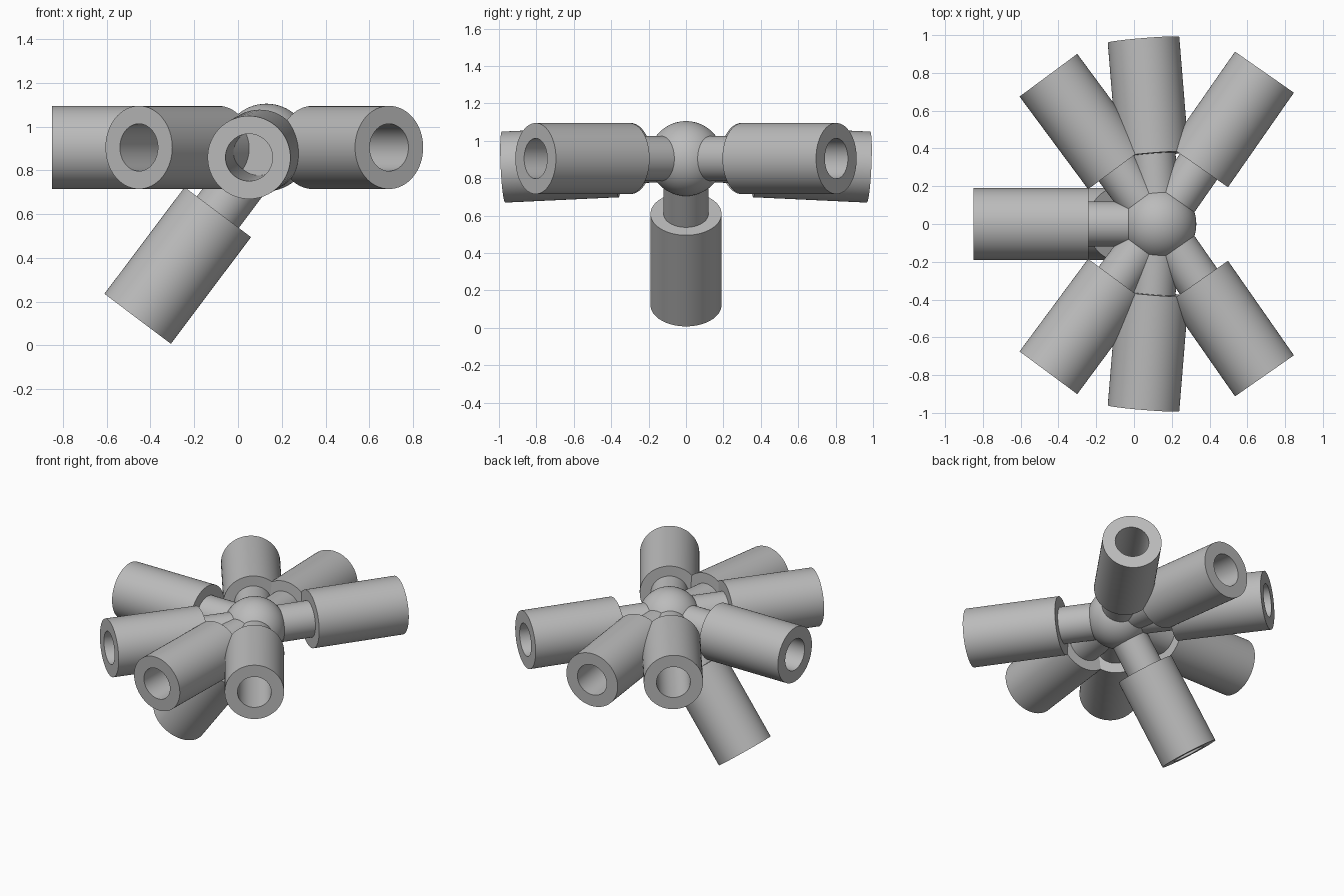
import bpy
import bmesh
import math
from mathutils import Vector

cube = bpy.data.objects.get("Cube")
if cube:
    bpy.data.objects.remove(cube, do_unlink=True)

HUB = Vector((0.13, 0, 0.905))
SIDES = 64
SPHERE_R, NECK_R, TUBE_R, BORE_R = 0.2, 0.12, 0.19, 0.108
TUBE_START, TUBE_END, NECK_END = 0.37, 0.98, 0.43

grey = bpy.data.materials.new("plain grey")
grey.use_nodes = True
grey.diffuse_color = (0.5, 0.5, 0.5, 1)
grey.node_tree.nodes["Principled BSDF"].inputs["Base Color"].default_value = (0.5, 0.5, 0.5, 1)


def finish(bm, name, direction=Vector((0, 0, 1))):
    """Turn a mesh built along z into an object pointing out of the hub."""
    bmesh.ops.recalc_face_normals(bm, faces=bm.faces)
    mesh = bpy.data.meshes.new(name)
    bm.to_mesh(mesh)
    bm.free()
    mesh.materials.append(grey)
    ob = bpy.data.objects.new(name, mesh)
    bpy.context.collection.objects.link(ob)
    ob.location = HUB
    ob.rotation_euler = direction.to_track_quat("Z", "Y").to_euler()
    bpy.ops.object.select_all(action="DESELECT")
    ob.select_set(True)
    bpy.context.view_layer.objects.active = ob
    bpy.ops.object.shade_smooth_by_angle(angle=math.radians(35))


def revolve(profile, closed):
    """Revolve (radius, height) rings; cap the ends unless the profile closes."""
    bm = bmesh.new()
    rings = []
    for r, h in profile:
        angles = [math.tau * i / SIDES for i in range(SIDES)]
        rings.append([bm.verts.new((r * math.cos(a), r * math.sin(a), h)) for a in angles])
    pairs = list(zip(rings, rings[1:]))
    if closed:
        pairs.append((rings[-1], rings[0]))
    else:
        bm.faces.new(rings[0])
        bm.faces.new(rings[-1])
    for a, b in pairs:
        for i in range(SIDES):
            j = (i + 1) % SIDES
            bm.faces.new((a[i], a[j], b[j], b[i]))
    return bm


def arm(name, direction):
    # Solid neck closing the inner end of an open sleeve
    finish(revolve([(NECK_R, 0), (NECK_R, NECK_END)], False), name + "_neck", direction)
    sleeve = [(TUBE_R, TUBE_START), (TUBE_R, TUBE_END), (BORE_R, TUBE_END), (BORE_R, TUBE_START)]
    finish(revolve(sleeve, True), name + "_sleeve", direction)


# Central ball
ball = bmesh.new()
bmesh.ops.create_uvsphere(ball, u_segments=SIDES, v_segments=32, radius=SPHERE_R)
finish(ball, "hub_ball")

# Mirrored arms at front and back
for side, y in (("front", -1), ("back", 1)):
    arm(side + "_left_arm", Vector((0.565, 0.81 * y, 0)))
    arm(side + "_middle_arm", Vector((-0.08, 0.98 * y, -0.046)))
    arm(side + "_right_arm", Vector((-0.585, 0.79 * y, 0)))

# Single arms on the centre line
arm("right_arm", Vector((-1, 0, 0)))
arm("lower_arm", Vector((-0.59, 0, -0.785)))
